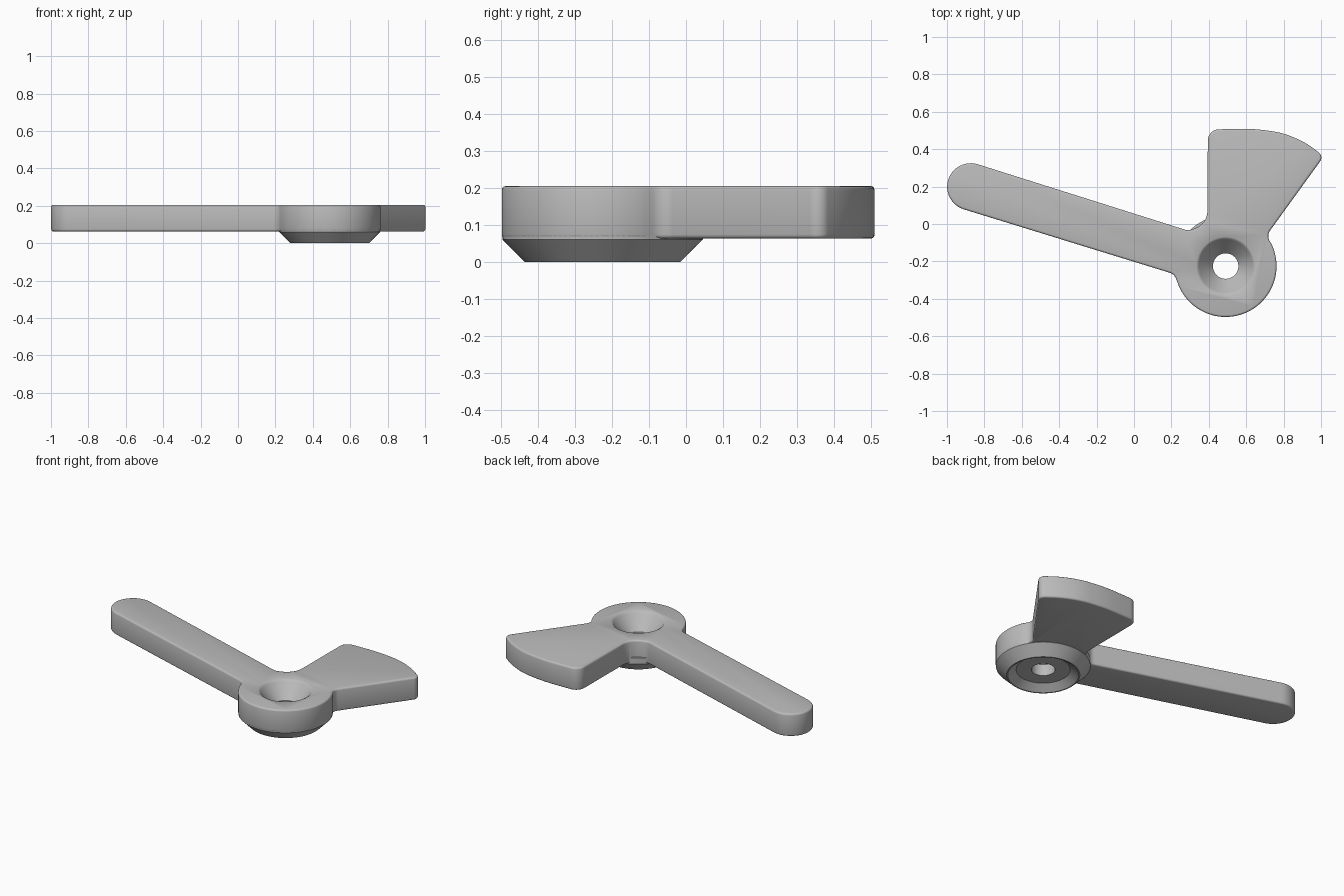
import bpy, bmesh, math
from mathutils import Vector

cube = bpy.data.objects.get("Cube")
if cube:
    bpy.data.objects.remove(cube)

HUB = Vector((0.49, -0.225))
LOW, TOP = 0.063, 0.205

grey = bpy.data.materials.new("plain_grey")
grey.use_nodes = True
grey.diffuse_color = (0.5, 0.5, 0.5, 1)
grey.node_tree.nodes["Principled BSDF"].inputs["Base Color"].default_value = (0.5, 0.5, 0.5, 1)


def make_object(name, bm):
    bmesh.ops.recalc_face_normals(bm, faces=bm.faces)
    mesh = bpy.data.meshes.new(name)
    bm.to_mesh(mesh)
    bm.free()
    mesh.materials.append(grey)
    obj = bpy.data.objects.new(name, mesh)
    bpy.context.collection.objects.link(obj)
    return obj


def arc(centre, radius, start, sweep, steps):
    """Points along an arc, angles in radians."""
    angles = [start + sweep * i / steps for i in range(steps + 1)]
    return [centre + radius * Vector((math.cos(t), math.sin(t))) for t in angles]


def fillet(prev, corner, nxt, radius):
    """Points of the arc that rounds one corner of an outline."""
    a, b = (prev - corner).normalized(), (nxt - corner).normalized()
    half = math.acos(a.dot(b)) / 2
    centre = corner + (a + b).normalized() * (radius / math.sin(half))
    first = corner + a * (radius / math.tan(half)) - centre
    turn = math.copysign(math.pi - 2 * half, b.x * a.y - b.y * a.x)
    return arc(centre, radius, math.atan2(first.y, first.x), turn, 10)


def lathe(name, profile, segments=96):
    """Closed solid turned about the hub axis from (radius, z) points."""
    bm = bmesh.new()
    rings = []
    for r, z in profile:
        circle = arc(HUB, r, 0, math.tau, segments)[:-1]
        rings.append([bm.verts.new((p.x, p.y, z)) for p in circle])
    for lower, upper in zip(rings, rings[1:]):
        for i in range(segments):
            j = (i + 1) % segments
            bm.faces.new((lower[i], lower[j], upper[j], upper[i]))
    bm.faces.new(rings[0][::-1])
    bm.faces.new(rings[-1])
    return make_object(name, bm)


# Outline: round arm end, hub arc, then the fan-shaped paddle
arm_end = arc(Vector((-0.873, 0.199)), 0.126, math.radians(72.6), math.pi, 24)
hub_arc = arc(HUB, 0.272, math.radians(200), math.radians(185), 60)
outline = arm_end + fillet(arm_end[-1], Vector((0.215, -0.268)), hub_arc[0], 0.05) + hub_arc

paddle = [(0.708, -0.062, 0.05), (1.015, 0.362, 0.035), (0.92, 0.434, 0.45),
          (0.80, 0.487, 0.45), (0.64, 0.51, 0.9), (0.395, 0.505, 0.06),
          (0.392, 0.0, 0.1), (0.29, -0.036, 0.06)]
corners = [hub_arc[-1]] + [Vector(p[:2]) for p in paddle] + [outline[0]]
for i, point in enumerate(paddle, 1):
    outline += fillet(corners[i - 1], corners[i], corners[i + 1], point[2])

# Flat lever body with softened upper and lower edges
bm = bmesh.new()
bm.faces.new([bm.verts.new((p.x, p.y, LOW)) for p in outline])
grown = bmesh.ops.extrude_face_region(bm, geom=bm.faces[:])["geom"]
bmesh.ops.translate(bm, vec=(0, 0, TOP - LOW),
                    verts=[g for g in grown if isinstance(g, bmesh.types.BMVert)])
bmesh.ops.recalc_face_normals(bm, faces=bm.faces)
rims = [e for e in bm.edges if abs(e.verts[0].co.z - e.verts[1].co.z) < 0.001]
bmesh.ops.bevel(bm, geom=rims, offset=0.011, segments=3, profile=0.5,
                affect='EDGES', clamp_overlap=False)
lever = make_object("lever", bm)

# Tapered boss under the hub, and the cutter for countersink, bore and recess
boss = lathe("boss", [(0.21, 0), (0.2705, 0.061), (0.2705, 0.1)])
cutter = lathe("bore_cutter", [(0.212, -0.01), (0.203, 0.0), (0.155, 0.036), (0.068, 0.036),
                               (0.068, 0.108), (0.142, 0.192), (0.148, 0.2), (0.16, 0.207),
                               (0.16, 0.25)])

for tool, kind in ((boss, 'UNION'), (cutter, 'DIFFERENCE')):
    mod = lever.modifiers.new(tool.name, 'BOOLEAN')
    mod.operation, mod.object, mod.solver = kind, tool, 'EXACT'
    bpy.ops.object.select_all(action='DESELECT')
    bpy.context.view_layer.objects.active = lever
    lever.select_set(True)
    bpy.ops.object.modifier_apply(modifier=mod.name)
    bpy.data.objects.remove(tool)

bpy.ops.object.shade_smooth_by_angle(angle=math.radians(35))
